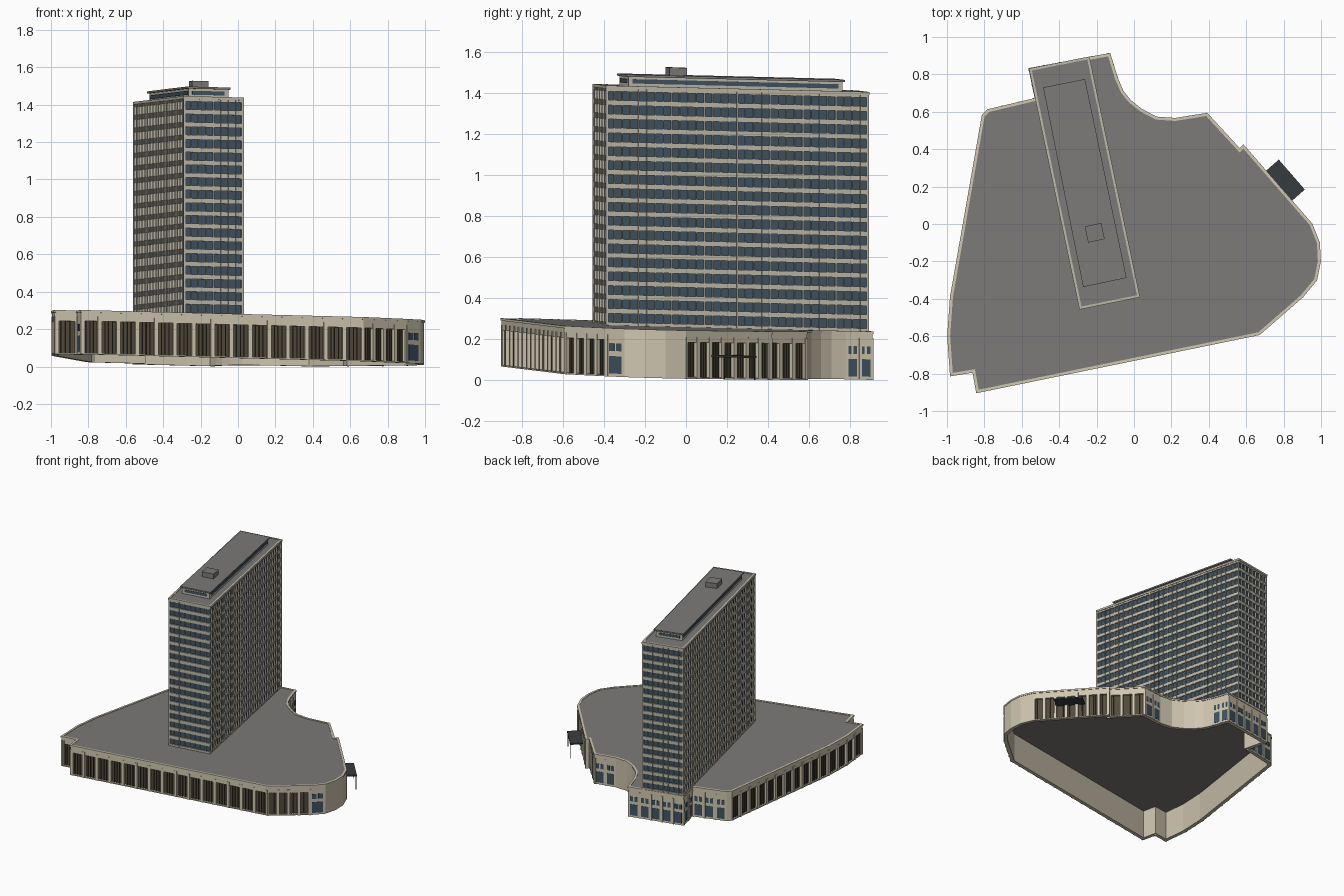
import bpy, bmesh
from mathutils import Vector

if "Cube" in bpy.data.objects:
    bpy.data.objects.remove(bpy.data.objects["Cube"])

COL = {'stone': (0.62, 0.56, 0.43, 1), 'frame': (0.5, 0.47, 0.39, 1), 'roof': (0.2, 0.195, 0.185, 1),
       'glass': (0.05, 0.085, 0.12, 1), 'brown': (0.085, 0.07, 0.045, 1), 'dark': (0.04, 0.045, 0.05, 1)}
MATS = {}
for k, c in COL.items():
    MATS[k] = bpy.data.materials.new(k)
    MATS[k].diffuse_color = c


class Part:
    """One named object, gathered from prisms and then laid on the sloping site."""
    def __init__(self, name, mat):
        self.name, self.mat, self.bm = name, mat, bmesh.new()

    def prism(self, pts, z0, z1):
        lo = [self.bm.verts.new((p[0], p[1], z0)) for p in pts]
        hi = [self.bm.verts.new((p[0], p[1], z1)) for p in pts]
        self.bm.faces.new(hi)
        self.bm.faces.new(lo[::-1])
        n = len(pts)
        for i in range(n):
            j = (i + 1) % n
            self.bm.faces.new((lo[i], lo[j], hi[j], hi[i]))

    def box(self, p, q, s0, s1, d0, d1, z0, z1):
        """Box along wall p-q, from s0 to s1, at inward depths d0 to d1."""
        u = (q - p).normalized()
        n = Vector((-u.y, u.x))
        self.prism([p + u * s + n * d for s, d in ((s0, d0), (s1, d0), (s1, d1), (s0, d1))], z0, z1)

    def ring(self, poly, d0, d1, z0, z1):
        a, b = offset(poly, d0), offset(poly, d1)
        loops = [[self.bm.verts.new((p.x, p.y, z)) for p in pl]
                 for pl, z in ((a, z0), (a, z1), (b, z1), (b, z0))]
        n = len(poly)
        for k in range(4):
            A, B = loops[k], loops[(k + 1) % 4]
            for i in range(n):
                j = (i + 1) % n
                self.bm.faces.new((A[i], A[j], B[j], B[i]))

    def done(self):
        bmesh.ops.recalc_face_normals(self.bm, faces=self.bm.faces)
        for v in self.bm.verts:
            v.co.z += 0.0245 - 0.019 * v.co.x - 0.0285 * v.co.y
        me = bpy.data.meshes.new(self.name)
        self.bm.to_mesh(me)
        self.bm.free()
        me.materials.append(MATS[self.mat])
        bpy.context.collection.objects.link(bpy.data.objects.new(self.name, me))


def offset(poly, d):
    out, n = [], len(poly)
    for i in range(n):
        u = (poly[i] - poly[i - 1]).normalized()
        v = (poly[(i + 1) % n] - poly[i]).normalized()
        a, b = Vector((-u.y, u.x)), Vector((-v.y, v.x))
        out.append(poly[i] + (a + b) * (d / (1 + a.dot(b))))
    return out


# Podium outline: corner, then style and bay count of the wall that follows
OUT = [(-.98, -.81, 'bay', 1), (-.86, -.79, 'win', 1), (-.84, -.90, 'bay', 15), (.67, -.59, 'bay', 4),
       (.90, -.39, 'win', 1), (.975, -.30, 'flat', 0), (.995, -.2, 'flat', 0), (.99, -.1, 'flat', 0),
       (.95, 0, 'bay', 7), (.585, .42, 'flat', 0), (.565, .40, 'bay', 3), (.39, .59, 'win', 2),
       (.22, .563, 'flat', 0), (.12, .57, 'flat', 0), (.04, .612, 'flat', 0), (-.02, .66, 'flat', 0),
       (-.06, .71, 'flat', 0), (-.09, .78, 'win', 2), (-.13, .91, 'win', 5), (-.56, .83, 'win', 2),
       (-.527, .67, 'win', 3), (-.78, .61, 'flat', 0), (-.81, .58, 'bay', 11), (-.98, -.39, 'bay', 2),
       (-.995, -.6, 'bay', 2)]
pod = [Vector(o[:2]) for o in OUT]
TOP, HEAD = 0.236, 0.178

wall = Part('podium_walls', 'stone')
piers = Part('podium_piers', 'stone')
panels = Part('podium_dark_bays', 'brown')
bars = Part('podium_bay_mullions', 'brown')
wins = Part('podium_windows', 'glass')
wall.ring(pod, 0.022, 0.028, 0, HEAD)
wall.ring(pod, 0, 0.028, HEAD, TOP - 0.012)
wall.ring(pod, -0.004, 0.012, TOP - 0.012, TOP)
for i, (x, y, style, n) in enumerate(OUT):
    p, q = pod[i], pod[(i + 1) % len(pod)]
    L = (q - p).length
    if style == 'bay':
        w = L / n
        panels.box(p, q, 0.004, L - 0.004, 0.018, 0.0225, 0.006, HEAD)
        wall.box(p, q, 0, L, 0, 0.022, 0, 0.008)
        for k in range(n + 1):
            s = k * w
            piers.box(p, q, max(0, s - 0.011), min(L, s + 0.011), -0.003, 0.022, 0, HEAD + 0.026)
        for k in range(n):
            for f in (0.3, 0.5, 0.7):
                bars.box(p, q, (k + f) * w - 0.002, (k + f) * w + 0.002, 0.009, 0.02, 0.006, HEAD)
    else:
        wall.box(p, q, 0, L, 0, 0.022, 0, HEAD)
        for k in range(n):
            w = L / n
            a, b = (k + 0.16) * w, (k + 0.84) * w
            wins.box(p, q, a, b, -0.0015, 0.004, 0.015, 0.1)
            m = (a + b) / 2
            wins.box(p, q, a, m - 0.006, -0.0015, 0.004, 0.125, 0.163)
            wins.box(p, q, m + 0.006, b, -0.0015, 0.004, 0.125, 0.163)
            piers.box(p, q, k * w, k * w + 0.012, -0.005, 0.01, 0, HEAD + 0.026)
roof = Part('podium_roof', 'roof')
roof.prism(offset(pod, 0.01), 0.222, TOP - 0.003)

# Entrance canopy with posts
can = Part('entrance_canopy', 'dark')
p, q = pod[8], pod[9]
can.box(p, q, 0.163, 0.375, -0.093, 0.01, 0.108, 0.118)
for s in (0.168, 0.366):
    can.box(p, q, s, s + 0.005, -0.09, -0.085, 0, 0.11)

# Tower: glass core, floor bands and projecting mullions
tow = [Vector(c) for c in ((-.29, -.455), (.03, -.39), (-.24, .893), (-.56, .83))]
core = Part('tower_glass', 'glass')
core.prism(offset(tow, 0.010), 0.225, 1.385)
bands = Part('tower_floor_bands', 'frame')
mull = Part('tower_mullions', 'frame')
FLOORS, Z0, Z1 = 17, TOP, 1.388
h = (Z1 - Z0) / FLOORS
for f in range(FLOORS + 1):
    z = Z0 + f * h
    bands.ring(tow, 0.002, 0.012, z - 0.013, z + 0.012)
for i in range(4):
    p, q = tow[i], tow[(i + 1) % 4]
    L = (q - p).length
    n = 32 if i % 2 else 8
    for k in range(n + 1):
        t = 0.005 if k in (0, n) else (0.0035 if k % 4 == 0 else 0.002)
        s = min(max(k * L / n, t), L - t)
        mull.box(p, q, s - t, s + t, -0.001, 0.011, Z0, Z1)
bands.ring(tow, -0.002, 0.012, 1.388, 1.403)
troof = Part('tower_roof', 'roof')
troof.prism(offset(tow, 0.008), 1.384, 1.400)

# Penthouse with window strip, and lift housing
pent = [Vector(c) for c in ((-.272, -.337), (-.04, -.288), (-.262, .775), (-.486, .73))]
ph = Part('penthouse_walls', 'frame')
ph.prism(offset(pent, 0.010), 1.395, 1.447)
pg = Part('penthouse_windows', 'glass')
for i in range(4):
    p, q = pent[i], pent[(i + 1) % 4]
    L = (q - p).length
    pg.box(p, q, 0.03, L - 0.03, 0.008, 0.012, 1.415, 1.436)
pr = Part('penthouse_roof', 'roof')
pr.prism(pent, 1.447, 1.458)
lift = Part('lift_housing', 'roof')
lift.prism([Vector(c) for c in ((-.245, -.1), (-.157, -.08), (-.175, .006), (-.263, -.014))], 1.455, 1.496)

for part in (wall, piers, panels, bars, wins, roof, can, core, bands, mull, troof, ph, pg, pr, lift):
    part.done()

for m in bpy.data.materials:
    if m.users and not m.is_grease_pencil:
        m.use_nodes = True
        m.node_tree.nodes["Principled BSDF"].inputs["Base Color"].default_value = m.diffuse_color
